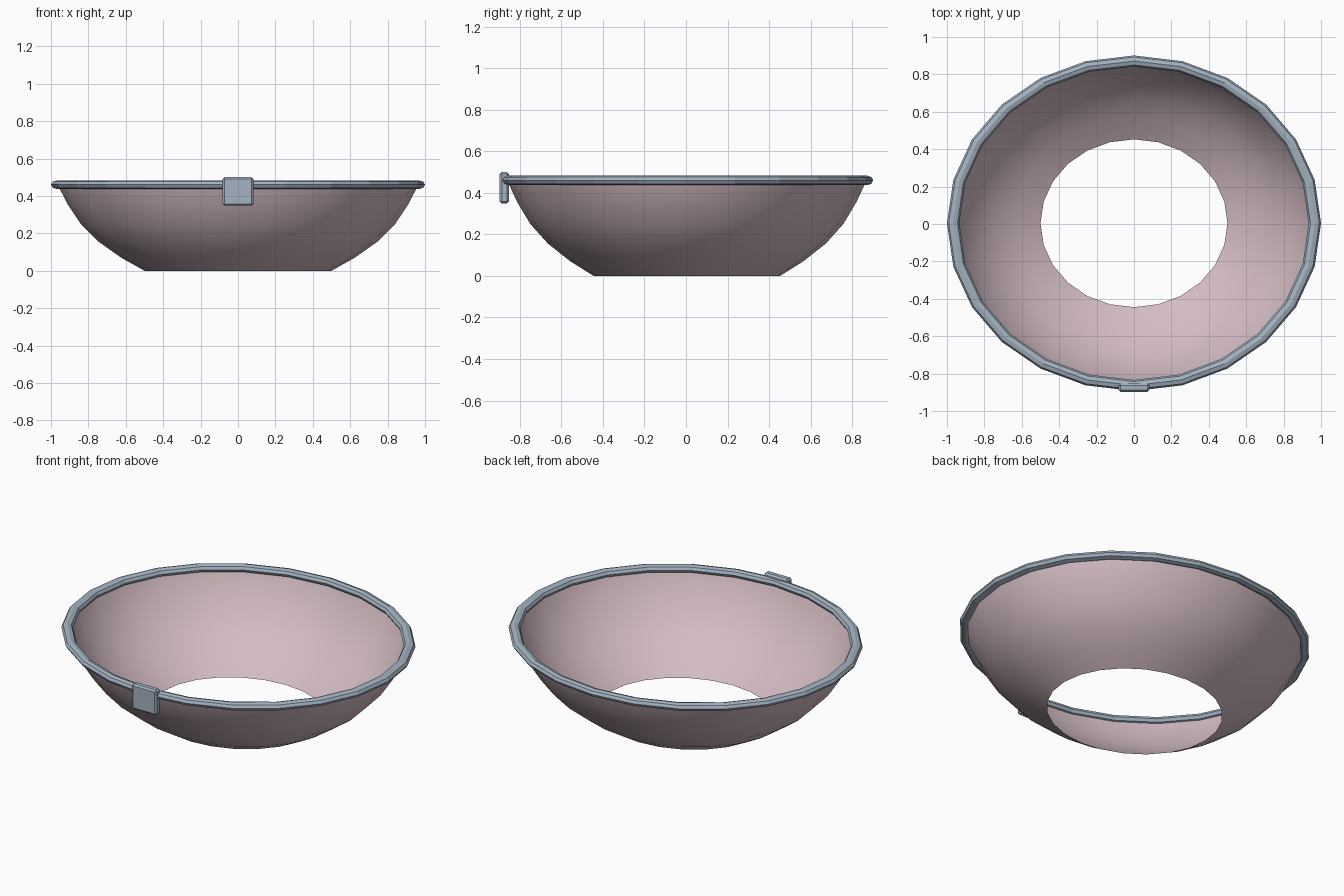
import bpy, math

SEGMENTS = 24
DEPTH = 0.897      # front-to-back squash of the oval
SHIFT = 0.004      # keeps the whole model centred with the clasp

cube = bpy.data.objects.get("Cube")
if cube:
    bpy.data.objects.remove(cube, do_unlink=True)


def material(name, colour):
    mat = bpy.data.materials.new(name)
    mat.use_nodes = True
    mat.diffuse_color = (*colour, 1)
    mat.node_tree.nodes["Principled BSDF"].inputs["Base Color"].default_value = (*colour, 1)
    return mat


def lathe(name, profile, mat, closed=False, smooth=False):
    """Sweep a radius/height profile around an oval."""
    n = len(profile)
    verts = []
    for i in range(SEGMENTS):
        a = math.tau * i / SEGMENTS
        verts += [(r * math.cos(a), r * DEPTH * math.sin(a) + SHIFT, z) for r, z in profile]
    faces = []
    for i in range(SEGMENTS):
        j = (i + 1) % SEGMENTS
        for k in range(n if closed else n - 1):
            m = (k + 1) % n
            faces.append((i * n + k, j * n + k, j * n + m, i * n + m))
    mesh = bpy.data.meshes.new(name)
    mesh.from_pydata(verts, [], faces)
    mesh.materials.append(mat)
    for p in mesh.polygons:
        p.use_smooth = smooth
    obj = bpy.data.objects.new(name, mesh)
    bpy.context.collection.objects.link(obj)
    return obj


pink = material("dusty pink", (0.65, 0.50, 0.54))
steel = material("blue grey", (0.37, 0.45, 0.54))

# Open-bottomed bowl, a thin single shell
bowl_profile = [(0.5, 0), (0.625, 0.07), (0.745, 0.155), (0.84, 0.25),
                (0.91, 0.355), (0.957, 0.445), (0.962, 0.46)]
lathe("bowl", bowl_profile, pink, smooth=True)

# Faceted rim tube
tube = [(0.967 + 0.033 * math.cos(math.tau * k / 8),
         0.46 + 0.023 * math.sin(math.tau * k / 8)) for k in range(8)]
lathe("rim", tube, steel, closed=True)

# Chamfered clasp on the front of the rim
bpy.ops.mesh.primitive_cube_add(size=1, location=(0, -0.875, 0.424))
clasp = bpy.context.object
clasp.name = "clasp"
clasp.scale = (0.165, 0.044, 0.152)
bpy.ops.object.transform_apply(location=False, rotation=False, scale=True)
clasp.data.materials.append(steel)
bevel = clasp.modifiers.new("chamfer", "BEVEL")
bevel.width = 0.01
bevel.segments = 1
